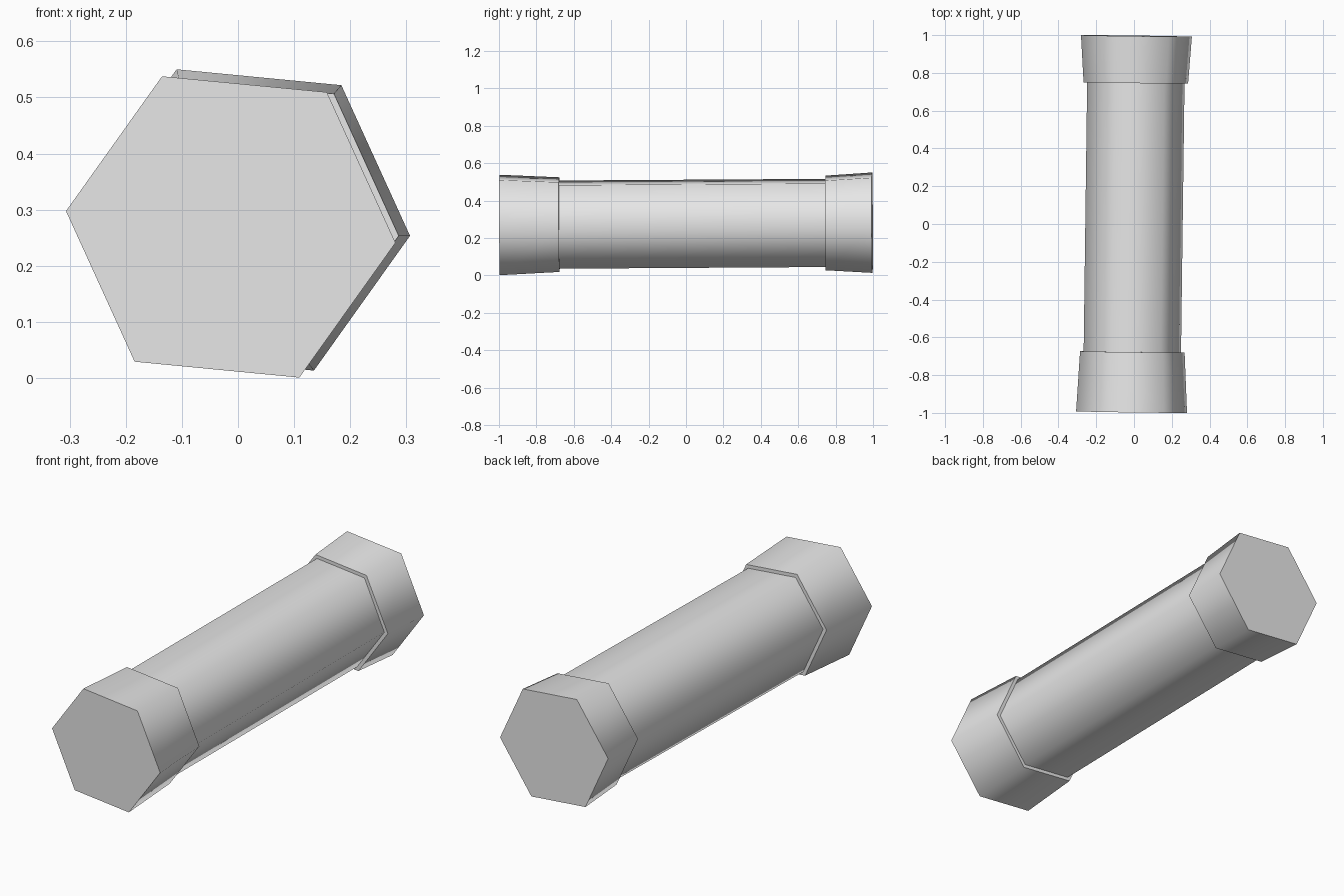
import bpy
import bmesh
import math

cube = bpy.data.objects.get("Cube")
if cube:
    bpy.data.objects.remove(cube)

SIDES = 6
TURN = math.radians(-5.5)

# One plain grey for the whole bar
grey = bpy.data.materials.new("plain_grey")
grey.use_nodes = True
colour = (0.8, 0.8, 0.8, 1)
grey.diffuse_color = colour
grey.node_tree.nodes["Principled BSDF"].inputs["Base Color"].default_value = colour

# Profile along the bar: (position, radius), flared collar at each end
profile = [
    (-0.996, 0.295), (-0.677, 0.278),   # front collar
    (-0.677, 0.259), (0.747, 0.259),    # shaft
    (0.747, 0.278), (0.996, 0.295),     # back collar
]


def hex_ring(bm, y, radius):
    angles = [TURN + math.tau * i / SIDES for i in range(SIDES)]
    return [bm.verts.new((radius * math.cos(a), y, radius * math.sin(a)))
            for a in angles]


# Six-sided bar with sides, step faces and end caps
bm = bmesh.new()
rings = [hex_ring(bm, y, r) for y, r in profile]
for a, b in zip(rings, rings[1:]):
    for i in range(SIDES):
        j = (i + 1) % SIDES
        bm.faces.new((a[i], a[j], b[j], b[i]))
bm.faces.new(rings[0])
bm.faces.new(rings[-1])
bmesh.ops.recalc_face_normals(bm, faces=bm.faces)

mesh = bpy.data.meshes.new("hexagonal_bar")
bm.to_mesh(mesh)
bm.free()
mesh.materials.append(grey)
bar = bpy.data.objects.new("hexagonal_bar", mesh)
bpy.context.collection.objects.link(bar)

# Slight tilt of the long axis
bar.location = (0, 0, 0.2755)
bar.rotation_euler = (0.00625, 0, -0.013)

# Soft sides, crisp collar steps and end caps
bpy.ops.object.select_all(action="DESELECT")
bar.select_set(True)
bpy.context.view_layer.objects.active = bar
bpy.ops.object.shade_smooth_by_angle(angle=math.radians(70))
